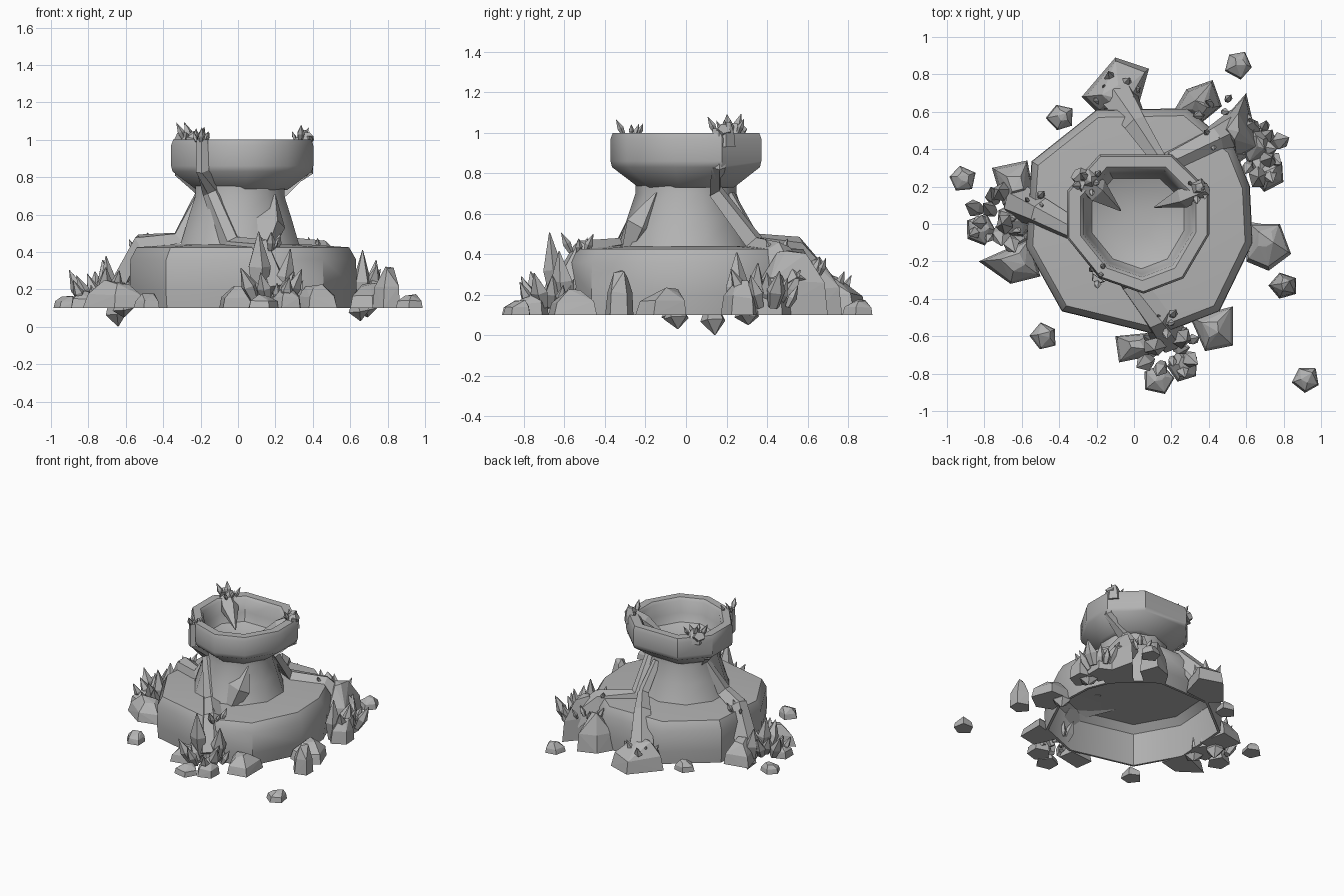
import bpy, bmesh, math, random
from mathutils import Vector, Matrix

random.seed(11)
old = bpy.data.objects.get("Cube")
if old:
    bpy.data.objects.remove(old)

stone = bpy.data.materials.new("grey_stone")
stone.use_nodes = True
stone.diffuse_color = (0.45, 0.45, 0.45, 1)
stone.node_tree.nodes["Principled BSDF"].inputs["Base Color"].default_value = (0.45, 0.45, 0.45, 1)


def finish(name, bm, smooth=False):
    bmesh.ops.recalc_face_normals(bm, faces=bm.faces)
    mesh = bpy.data.meshes.new(name)
    bm.to_mesh(mesh)
    bm.free()
    mesh.materials.append(stone)
    ob = bpy.data.objects.new(name, mesh)
    bpy.context.collection.objects.link(ob)
    if smooth:
        bpy.ops.object.select_all(action='DESELECT')
        bpy.context.view_layer.objects.active = ob
        ob.select_set(True)
        bpy.ops.object.shade_smooth_by_angle(angle=math.radians(40))


def skin(bm, loops):
    """Join matching loops of vertices and cap both ends."""
    for a, b in zip(loops, loops[1:]):
        for i in range(len(a)):
            j = (i + 1) % len(a)
            bm.faces.new((a[i], a[j], b[j], b[i]))
    bm.faces.new(loops[0])
    bm.faces.new(loops[-1])


def loft(name, outline, rings, centre):
    """Skin scaled copies of an outline; each ring is (scale, z)."""
    bm = bmesh.new()
    skin(bm, [[bm.verts.new((centre[0] + x * s, centre[1] + y * s, z)) for x, y in outline]
              for s, z in rings])
    finish(name, bm, True)


def rock(name, outline, top, peak, bottom=0.1):
    """Faceted boulder: a ground outline drawn in towards an off-centre peak."""
    bm = bmesh.new()
    px, py = peak
    for pull, level in ((0, 0), (0.12, 0.5), (0.68, 0.92)):
        for x, y in outline:
            k = pull * random.uniform(0.7, 1.2)
            bm.verts.new((x + (px - x) * k, y + (py - y) * k,
                          bottom + (top - bottom) * level * random.uniform(0.85, 1.07)))
    bmesh.ops.convex_hull(bm, input=bm.verts)
    bmesh.ops.delete(bm, geom=[v for v in bm.verts if not v.link_faces], context='VERTS')
    finish(name, bm)


def round_rock(name, x, y, r, top, bottom=0.1):
    """Boulder on a rough five-sided outline."""
    turn = random.uniform(0, 6)
    outline = [(x + r * random.uniform(0.9, 1.1) * math.cos(turn + i * math.tau / 5),
                y + r * random.uniform(0.9, 1.1) * math.sin(turn + i * math.tau / 5)) for i in range(5)]
    rock(name, outline, top, (x + r * 0.2, y + r * 0.2), bottom)


def crystal(name, base, direction, length, width):
    """Five-sided pointed shard."""
    bm = bmesh.new()
    place = Matrix.Translation(base) @ Vector(direction).to_track_quat('Z', 'Y').to_matrix().to_4x4()
    skin(bm, [[bm.verts.new(place @ Vector((width * s * math.cos(i * math.tau / 5),
                                            width * s * 0.8 * math.sin(i * math.tau / 5),
                                            length * t))) for i in range(5)]
              for s, t in ((0.6, 0), (1, 0.45), (0.05, 1))])
    finish(name, bm)


def cluster(name, centre, spread, count, length):
    """Shards fanning out from a centre point."""
    for i in range(count):
        a = i * 2.4
        d = spread * math.sqrt((i + 0.3) / count)
        off = Vector((d * math.cos(a), d * math.sin(a), 0))
        size = length * random.uniform(0.55, 1.1)
        lean = off.normalized() * 0.5
        crystal(f"{name}_{i}", Vector(centre) + off, (lean.x, lean.y, 1), size, size * 0.25)


def root(name, path):
    """Angular root following a path, widening towards its foot."""
    bm = bmesh.new()
    pts = [Vector(p) for p in path]
    loops = []
    for i, p in enumerate(pts):
        along = (pts[min(i + 1, len(pts) - 1)] - pts[max(i - 1, 0)]).normalized()
        side = along.cross(Vector((p.x, p.y, 0.3))).normalized()
        outward = side.cross(along)
        w = 0.035 + 0.065 * (i / (len(pts) - 1)) ** 1.5
        loops.append([bm.verts.new(p + side * w * a + outward * w * b)
                      for a, b in ((1, -0.5), (0.45, 0.4), (-0.45, 0.4), (-1, -0.5))])
    skin(bm, loops)
    finish(name, bm)


# Thin-walled hollow plinth with a bevelled shoulder
plinth = [(-0.2, 0.6), (0.28, 0.61), (0.53, 0.4), (0.61, 0.2), (0.625, -0.1), (0.45, -0.46),
          (0.13, -0.585), (-0.38, -0.46), (-0.57, -0.12), (-0.54, 0.33)]
loft("plinth", plinth, [(0.1, 0.41), (0.85, 0.4), (0.94, 0.35), (0.97, 0.1), (1, 0.1), (1.015, 0.2),
                        (1.01, 0.36), (0.95, 0.425), (0.6, 0.44), (0.3, 0.44)], (0, 0))

# Flared neck
ten = [(math.cos((i + 0.5) * math.tau / 10), math.sin((i + 0.5) * math.tau / 10)) for i in range(10)]
loft("neck", ten, [(0.35, 0.41), (0.33, 0.45), (0.29, 0.58), (0.25, 0.7), (0.25, 0.77)], (0.01, 0))

# Open bowl with a thick rim
bowl = [(0.18, 0.36), (-0.2, 0.36), (-0.37, 0.17), (-0.37, -0.08), (-0.2, -0.29),
        (0.03, -0.37), (0.24, -0.29), (0.375, -0.06), (0.375, 0.17)]
loft("bowl", bowl, [(0.64, 0.73), (0.68, 0.74), (1, 0.83), (1.02, 0.86), (1.02, 0.97), (0.99, 1.0),
                    (0.83, 1.0), (0.78, 0.98), (0.74, 0.89), (0.66, 0.83), (0.5, 0.805), (0.2, 0.79)],
     (0.02, 0.005))

# Roots climbing the body
roots = {
    "front_root": [(-0.2, -0.3, 1.0), (-0.2, -0.3, 0.83), (-0.14, -0.2, 0.72), (-0.03, -0.32, 0.45),
                   (0.12, -0.52, 0.43), (0.2, -0.64, 0.2)],
    "left_root": [(0.38, 0.17, 1.02), (0.38, 0.17, 0.83), (0.21, 0.15, 0.72), (0.2, 0.35, 0.46),
                  (0.44, 0.47, 0.42), (0.6, 0.56, 0.25)],
    "right_root": [(-0.28, 0.22, 1.03), (-0.32, 0.16, 0.82), (-0.2, 0.05, 0.72), (-0.32, -0.04, 0.48),
                   (-0.52, 0.06, 0.46), (-0.65, 0.12, 0.2)],
    "back_root": [(0.11, 0.22, 0.7), (0.15, 0.34, 0.48), (0.02, 0.55, 0.45), (-0.07, 0.7, 0.26)],
}
for name, path in roots.items():
    root(name, path)

# Thorns hanging from the rim into the bowl
crystal("rim_thorn_right", (-0.31, 0.27, 1.02), (0.24, -0.2, -0.18), 0.36, 0.07)
crystal("rim_thorn_left", (0.39, 0.19, 1.02), (-0.28, -0.1, -0.18), 0.35, 0.06)
round_rock("rim_block_right", -0.25, 0.24, 0.065, 1.05, 0.95)
round_rock("rim_block_left", 0.35, 0.19, 0.06, 1.06, 0.93)
cluster("rim_shards_right", (-0.23, 0.22, 1.0), 0.06, 5, 0.1)
cluster("rim_shards_left", (0.33, 0.19, 1.0), 0.05, 3, 0.08)
cluster("rim_shards_front", (-0.2, -0.27, 0.99), 0.05, 4, 0.085)

# Neck buttress
crystal("neck_buttress", (0.13, -0.27, 0.42), (0.07, 0.13, 0.3), 0.32, 0.1)

# Broad slabs leaning on the plinth: outline, top, peak
slabs = {
    "back_slab": ([(-0.28, 0.68), (-0.1, 0.89), (0.08, 0.83), (0.02, 0.62), (-0.2, 0.6)], 0.31, (-0.08, 0.7)),
    "back_left_slab": ([(0.21, 0.6), (0.28, 0.72), (0.42, 0.77), (0.47, 0.63), (0.36, 0.54)], 0.4, (0.36, 0.62)),
    "left_slab": ([(0.4, 0.47), (0.6, 0.7), (0.67, 0.4), (0.55, 0.34)], 0.43, (0.53, 0.52)),
    "left_rock": ([(0.6, -0.2), (0.72, -0.25), (0.84, -0.16), (0.78, 0), (0.62, 0)], 0.24, (0.7, -0.07)),
    "front_left_slab": ([(0.3, -0.5), (0.53, -0.44), (0.53, -0.65), (0.38, -0.68)], 0.23, (0.42, -0.55)),
    "right_front_slab": ([(-0.83, -0.2), (-0.66, -0.32), (-0.5, -0.28), (-0.56, -0.08)], 0.26, (-0.63, -0.18)),
    "right_back_slab": ([(-0.76, 0.3), (-0.57, 0.34), (-0.53, 0.12), (-0.7, 0.1)], 0.28, (-0.62, 0.22)),
    "front_rock": ([(-0.1, -0.6), (0.1, -0.58), (0.12, -0.7), (-0.08, -0.74)], 0.22, (0.0, -0.64)),
}
for name, (outline, top, peak) in slabs.items():
    rock(name, outline, top, peak)

# Smaller boulders: x, y, radius, top
boulders = [(0.72, 0.27, 0.095, 0.28), (0.13, -0.83, 0.085, 0.18), (0.26, -0.76, 0.09, 0.22),
            (-0.82, -0.03, 0.085, 0.2), (0.65, 0.42, 0.1, 0.3), (-0.64, 0.02, 0.11, 0.26)]
for i, boulder in enumerate(boulders):
    round_rock(f"boulder_{i}", *boulder)

# Loose stones lying apart
for i, (x, y, top) in enumerate([(-0.92, 0.24, 0.17), (-0.39, 0.57, 0.18), (0.56, 0.85, 0.18),
                                 (0.8, -0.33, 0.33), (0.92, -0.83, 0.18), (-0.48, -0.6, 0.18)]):
    round_rock(f"loose_stone_{i}", x, y, 0.075, top)

# Stubby stones poking below the ground line
for i, (x, y, depth) in enumerate([(-0.66, 0.13, 0.13), (0.64, -0.05, 0.1), (-0.62, -0.06, 0.08),
                                   (0.68, 0.3, 0.08)]):
    crystal(f"buried_stone_{i}", (x, y, 0.13), (0.15, 0.1, -1), depth, 0.07)

# Shard clusters growing among the boulders
cluster("front_shards", (0.2, -0.66, 0.14), 0.13, 13, 0.19)
cluster("right_shards", (-0.72, 0.03, 0.13), 0.13, 13, 0.19)
cluster("left_shards", (0.66, 0.4, 0.14), 0.11, 12, 0.2)
cluster("back_shards", (-0.1, 0.68, 0.18), 0.1, 9, 0.18)
cluster("back_left_shards", (0.45, 0.6, 0.3), 0.1, 6, 0.12)
cluster("front_ledge_shards", (0.17, -0.53, 0.41), 0.05, 4, 0.1)
cluster("right_ledge_shards", (-0.54, 0.1, 0.42), 0.06, 4, 0.1)
cluster("left_ledge_shards", (0.42, 0.46, 0.41), 0.04, 3, 0.09)

# Tall shards: base, lean, length, half width
tall = [((0.11, -0.64, 0.17), (0, -0.1, 1), 0.34, 0.065), ((0.24, -0.6, 0.15), (0.15, -0.1, 1), 0.27, 0.06),
        ((0.66, 0.25, 0.1), (0.02, 0, 1), 0.31, 0.065), ((0.7, 0.33, 0.1), (0.15, 0.1, 1), 0.26, 0.06),
        ((-0.68, 0.0, 0.12), (-0.1, 0, 1), 0.26, 0.06), ((-0.7, 0.16, 0.12), (-0.1, 0.1, 1), 0.24, 0.06)]
for i, shard in enumerate(tall):
    crystal(f"tall_shard_{i}", *shard)
